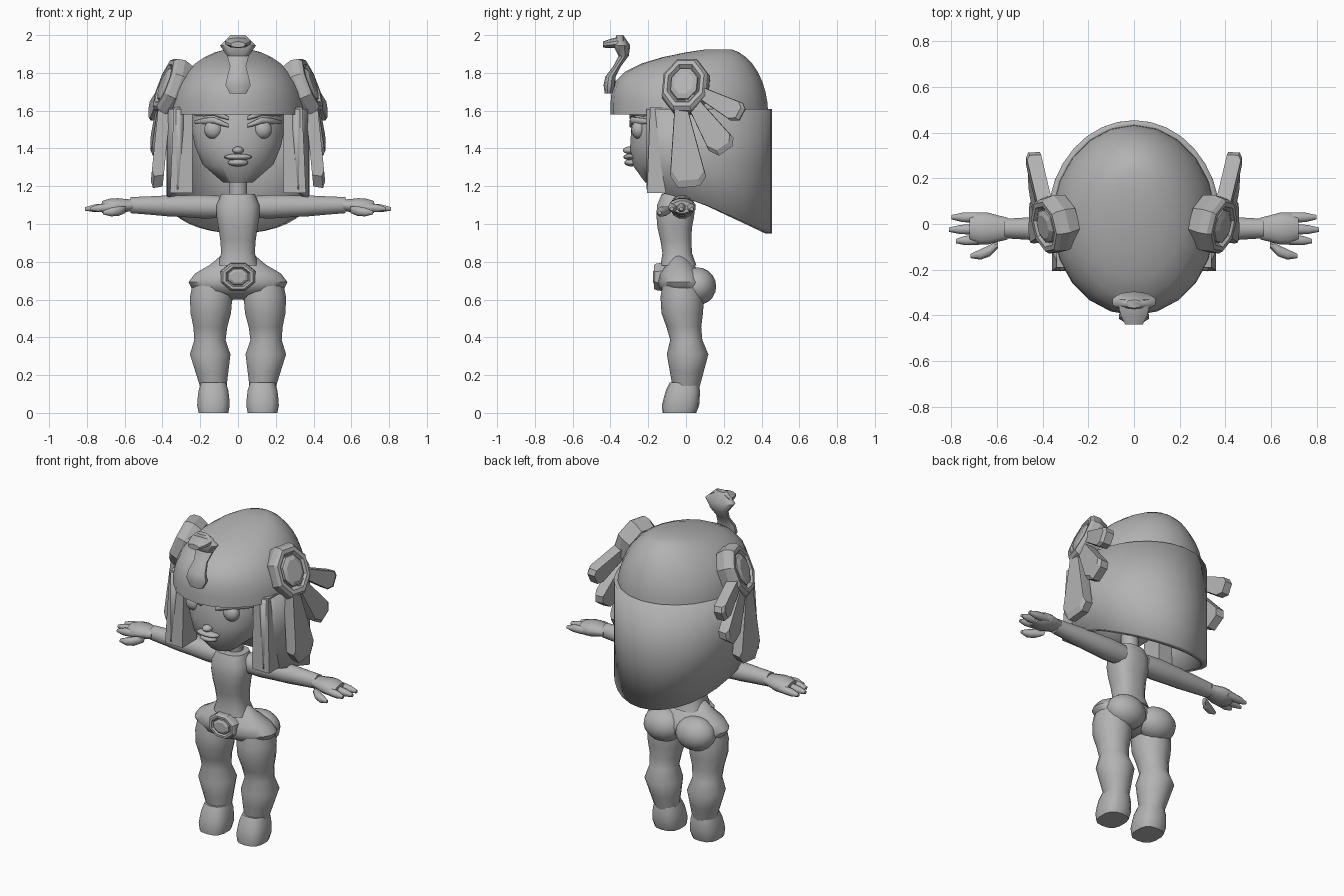
import bpy, bmesh, math
from mathutils import Vector

cube = bpy.data.objects.get("Cube")
if cube:
    bpy.data.objects.remove(cube, do_unlink=True)

stone = bpy.data.materials.new("stone_grey")
stone.use_nodes = True
grey = (.45, .45, .45, 1)
stone.diffuse_color = grey
stone.node_tree.nodes["Principled BSDF"].inputs["Base Color"].default_value = grey


def finish(name, bm, mirror=False, sharp_angle=50):
    """Turn a bmesh into a shaded object, mirrored across x if asked."""
    bmesh.ops.recalc_face_normals(bm, faces=bm.faces)
    mesh = bpy.data.meshes.new(name)
    bm.to_mesh(mesh)
    bm.free()
    mesh.materials.append(stone)
    ob = bpy.data.objects.new(name, mesh)
    bpy.context.collection.objects.link(ob)
    bpy.ops.object.select_all(action='DESELECT')
    ob.select_set(True)
    bpy.context.view_layer.objects.active = ob
    bpy.ops.object.shade_smooth_by_angle(angle=math.radians(sharp_angle))
    if mirror:
        ob.modifiers.new("Mirror", 'MIRROR').use_mirror_merge = False
    return ob


def skin(rows, closed=True):
    """Bridge rows of points with quads; closed rows are also capped."""
    bm = bmesh.new()
    rows = [[bm.verts.new(point) for point in row] for row in rows]
    count = len(rows[0])
    for low, high in zip(rows, rows[1:]):
        for i in range(count if closed else count - 1):
            j = (i + 1) % count
            bm.faces.new((low[i], low[j], high[j], high[i]))
    if closed:
        bm.faces.new(rows[0])
        bm.faces.new(rows[-1])
    return bm


def ellipse(rx, ry, sides, power=1):
    """Outline of an ellipse; a power below one makes it boxier."""
    angles = [math.tau * (i + .5) / sides for i in range(sides)]
    bend = lambda v: math.copysign(abs(v) ** power, v)
    return [(rx * bend(math.cos(a)), ry * bend(math.sin(a))) for a in angles]


def tube(name, path, widths, depth=1, axis='Z', sides=14, power=1, mirror=False):
    """Loft evenly spaced sections along a path; depth is relative to width."""
    across, along = {'X': ('y', 'z'), 'Y': ('x', 'z'), 'Z': ('x', 'y')}[axis]
    path = [Vector(p) for p in path]
    rows = []
    for i, width in enumerate(widths):
        place = i / (len(widths) - 1) * (len(path) - 1)
        k = min(int(place), len(path) - 2)
        centre = path[k].lerp(path[k + 1], place - k)
        row = []
        for a, b in ellipse(width, width * depth, sides, power):
            point = centre.copy()
            setattr(point, across, getattr(point, across) + a)
            setattr(point, along, getattr(point, along) + b)
            row.append(point)
        rows.append(row)
    return finish(name, skin(rows), mirror)


def ball(name, centre, size, mirror=False):
    bm = bmesh.new()
    bmesh.ops.create_uvsphere(bm, u_segments=14, v_segments=10, radius=1)
    bmesh.ops.scale(bm, vec=size, verts=bm.verts)
    bmesh.ops.translate(bm, vec=centre, verts=bm.verts)
    finish(name, bm, mirror)


def plate(name, centre, normal, up, layers, outline, mirror=False):
    """Stack scaled copies of an outline along a normal: (offset, scale)."""
    w = Vector(normal).normalized()
    u = Vector(up).cross(w).normalized()
    v = w.cross(u)
    rows = [[Vector(centre) + w * offset + (u * a + v * b) * scale for a, b in outline]
            for offset, scale in layers]
    finish(name, skin(rows), mirror, sharp_angle=20)


def medallion(name, centre, normal, rx, ry, thick, mirror=False):
    """Octagonal rim round a raised gem."""
    up = (0, 0, 1)
    rim = [(-thick, .9), (0, 1), (thick * .7, .95), (thick, .85), (thick, .7), (thick * .6, .6)]
    gem = [(0, .6), (thick * .9, .56), (thick * 1.1, .4)]
    plate(name + "_rim", centre, normal, up, rim, ellipse(rx, ry, 8), mirror)
    plate(name + "_gem", centre, normal, up, gem, ellipse(rx, ry, 8), mirror)


# Head and face
tube("head", [(0, -.15, 1.22), (0, -.06, 1.6)], [.08, .19, .23, .25, .25], .84, sides=20)
tube("neck", [(0, -.03, 1.1), (0, -.04, 1.3)], [.05, .05])
ball("eye", (.13, -.25, 1.5), (.05, .04, .05), mirror=True)
for label, z in (("eyelid", 1.54), ("brow", 1.58)):
    tube(label, [(.05, -.29, z - .02), (.13, -.28, z + .01), (.23, -.18, z)],
         [.01, .016, .018, .016, .008], axis='X', sides=8, mirror=True)
ball("nose", (0, -.3, 1.39), (.03, .034, .02))
ball("upper_lip", (0, -.295, 1.355), (.075, .036, .017))
ball("lower_lip", (0, -.29, 1.325), (.055, .036, .02))

# Headdress dome: the front flattens into a saddle, the back stays round
rows = []
levels = 9
for i in range(levels):
    turn = math.pi / 2 * i / levels
    c = math.cos(turn)
    front = .15 - .55 * c * c * (3 - 2 * c)
    back = .2 + .235 * c
    z = 1.58 + .35 * math.sin(turn)
    rows.append([(x, y + (front + back) / 2, z)
                 for x, y in ellipse(.36 * c, (back - front) / 2, 22)])
finish("headdress_dome", skin(rows))


# Headdress curtain: an open arc round the back with a slanted hem
def hem(y):
    slope = .45 if y > .07 else .25
    return 1.115 - slope * (y - .07)


rows = []
steps = 22
for drop in (0, .5, 1):
    row = []
    for i in range(steps + 1):
        turn = math.radians(-32 + 244 * i / steps)
        y = .02 + .417 * math.sin(turn)
        row.append((.36 * math.cos(turn), y, 1.61 + (hem(y) - 1.61) * drop))
    rows.append(row)
curtain = finish("headdress_curtain", skin(rows, closed=False))
thickness = curtain.modifiers.new("Thickness", 'SOLIDIFY')
thickness.thickness, thickness.offset = .035, 0
tube("front_lappet", [(.3, -.135, 1.165), (.29, -.13, 1.62)], [.06, .05], 1.2,
     sides=4, power=.02, mirror=True)

# Serpent on the brow
tube("serpent_body", [(0, -.41, 1.69), (0, -.4, 1.78), (0, -.33, 1.89), (0, -.35, 2)],
     [.045, .07, .06, .045, .06, .1, .04], .45, sides=10)
tube("serpent_head", [(0, -.33, 1.965), (0, -.44, 1.95)], [.07, .07, .06, .04], .4,
     axis='Y', sides=10)

# Side rosettes with feathers fanned backwards, each shorter than the last
medallion("rosette", (.345, 0, 1.725), (.9, -.22, .36), .135, .165, .055, mirror=True)
for k in range(3):
    shrink = .77 ** k
    length, half = .45 * shrink, .095 * shrink
    fan = math.radians(6 + 28 * k)
    root = (.39, .05 * k - .03, 1.64 + .03 * k)
    direction = (.1, math.sin(fan), -math.cos(fan))
    shape = [(-.03, 0), (.03, 0), (half, length * .85), (half * .6, length),
             (-half * .6, length), (-half, length * .9)]
    plate("feather_" + "abc"[k], root, (1, -.1 * k, .1), direction,
          [(-.035, .97), (.015, 1), (.03, .92)], shape, mirror=True)

# Torso, hips and belt buckle
tube("torso", [(0, -.04, .78), (0, -.06, .98), (0, -.05, 1.16)],
     [.11, .09, .095, .105, .115, .115, .09], .88, sides=16, power=.75)
tube("hips", [(0, -.01, .6), (0, -.04, .83)], [.08, .24, .265, .23, .15, .095], .5,
     sides=20, power=.9)
ball("buttock", (.11, .06, .67), (.125, .1, .1), mirror=True)
medallion("buckle", (0, -.13, .72), (0, -1, 0), .1, .08, .04)

# Legs and feet
tube("leg", [(.13, 0, .13), (.15, .01, .34), (.145, -.02, .5), (.14, -.02, .7)],
     [.07, .09, .11, .085, .092, .11, .115, .1], mirror=True)
tube("foot", [(.13, -.035, 0), (.13, -.01, .16)], [.08, .088, .085, .08, .068], 1.12,
     power=.75, mirror=True)

# Arms and hands
tube("arm", [(.08, -.02, 1.09), (.57, -.02, 1.1)], [.06, .065, .06, .057, .05, .044],
     axis='X', sides=12, mirror=True)
tube("palm", [(.555, -.02, 1.1), (.72, -.02, 1.09)], [.05, .06, .072, .072, .055], .6,
     axis='X', sides=12, mirror=True)
for label, y, tip in (("back", .03, .8), ("middle", -.025, .81), ("front", -.075, .78)):
    tube(label + "_finger", [(.66, y * .9, 1.09), (tip, y, 1.08)], [.024, .024, .022, .01],
         axis='X', sides=8, mirror=True)
tube("thumb", [(.595, -.09, 1.075), (.65, -.13, 1.065), (.715, -.14, 1.06)],
     [.018, .027, .025, .01], axis='X', sides=8, mirror=True)
